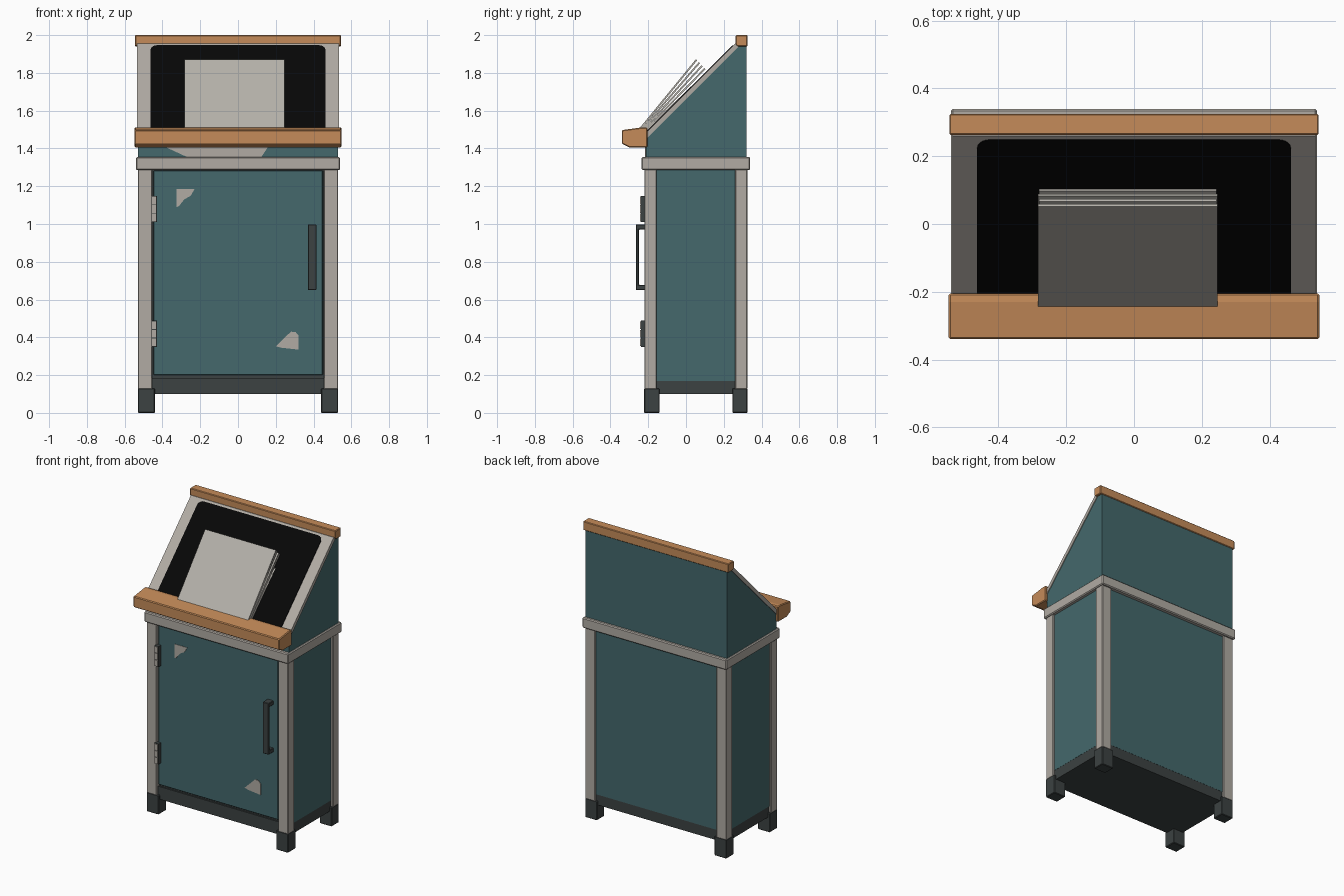
import bpy, bmesh, math
from mathutils import Vector

if "Cube" in bpy.data.objects:
    bpy.data.objects.remove(bpy.data.objects["Cube"])


def material(name, rgb):
    m = bpy.data.materials.new(name)
    m.diffuse_color = (*rgb, 1)
    m.use_nodes = True
    m.node_tree.nodes["Principled BSDF"].inputs["Base Color"].default_value = m.diffuse_color
    return m


TEAL = material("teal_paint", (0.058, 0.14, 0.15))
GREY = material("light_grey_metal", (0.44, 0.41, 0.37))
DARK = material("dark_iron", (0.045, 0.054, 0.054))
WOOD = material("warm_wood", (0.56, 0.26, 0.10))
PAPER = material("paper", (0.46, 0.44, 0.40))
BLACK = material("black_board", (0.002, 0.002, 0.002))

X, Y, Z = Vector((1, 0, 0)), Vector((0, 1, 0)), Vector((0, 0, 1))


def prism(name, pts, mat, u, v, start, depth, bevel=0.0):
    """Outline pts in the u/v plane, extruded from start by depth."""
    bm = bmesh.new()
    face = bm.faces.new([bm.verts.new(start + u * a + v * b) for a, b in pts])
    ext = bmesh.ops.extrude_face_region(bm, geom=[face])
    bmesh.ops.translate(bm, vec=depth, verts=[g for g in ext["geom"] if isinstance(g, bmesh.types.BMVert)])
    bmesh.ops.recalc_face_normals(bm, faces=bm.faces)
    me = bpy.data.meshes.new(name)
    bm.to_mesh(me)
    bm.free()
    me.materials.append(mat)
    ob = bpy.data.objects.new(name, me)
    bpy.context.collection.objects.link(ob)
    if bevel:
        mod = ob.modifiers.new("edge", "BEVEL")
        mod.width = bevel
        mod.segments = 1
    return ob


def box(name, x, y, z, mat, bevel=0.0):
    pts = [(x[0], y[0]), (x[1], y[0]), (x[1], y[1]), (x[0], y[1])]
    return prism(name, pts, mat, X, Y, Z * z[0], Z * (z[1] - z[0]), bevel)


def side_profile(name, pts, x, mat, bevel=0.0):
    return prism(name, pts, mat, Y, Z, X * x[0], X * (x[1] - x[0]), bevel)


def front_plate(name, pts, y, mat):
    return prism(name, pts, mat, X, Z, Y * y, Y * 0.006)


# Base, feet and corner posts
box("base_plinth", (-0.515, 0.515), (-0.208, 0.312), (0.10, 0.185), DARK)
for sx, side in ((-1, "left"), (1, "right")):
    for y, end in (((-0.222, -0.14), "front"), ((0.245, 0.325), "back")):
        xs = sorted((sx * 0.44, sx * 0.53))
        box(f"foot_{end}_{side}", xs, y, (0, 0.13), DARK, 0.004)
    xs = sorted((sx * 0.455, sx * 0.53))
    box(f"post_front_{side}", xs, (-0.22, -0.155), (0.125, 1.29), GREY, 0.004)
    box(f"post_back_{side}", xs, (0.26, 0.325), (0.125, 1.29), GREY, 0.004)

# Cabinet body, dark door gap and door
box("cabinet_body", (-0.516, 0.516), (-0.185, 0.313), (0.17, 1.29), TEAL)
box("door_gap", (-0.456, 0.456), (-0.198, -0.184), (0.18, 1.29), DARK)
box("door", (-0.447, 0.449), (-0.213, -0.19), (0.20, 1.283), TEAL, 0.003)

# Worn paint patches
front_plate("worn_patch_upper", [(-0.325, 1.185), (-0.23, 1.185), (-0.25, 1.15),
            (-0.285, 1.13), (-0.312, 1.095), (-0.325, 1.09)], -0.216, GREY)
front_plate("worn_patch_lower", [(0.20, 0.352), (0.28, 0.43), (0.305, 0.428), (0.32, 0.41),
            (0.32, 0.335), (0.23, 0.345)], -0.216, GREY)
front_plate("worn_patch_desk", [(-0.39, 1.41), (0.16, 1.41), (0.12, 1.35), (-0.26, 1.35)], -0.216, GREY)

# Hinges: dark leaf with a light knuckle plate
for z, label in ((0.35, "lower"), (1.01, "upper")):
    box(f"hinge_{label}", (-0.459, -0.428), (-0.238, -0.20), (z, z + 0.138), DARK)
    for k in range(3):
        z0 = z + 0.004 + k * 0.045
        box(f"hinge_knuckle_{label}_{k}", (-0.456, -0.433), (-0.243, -0.237), (z0, z0 + 0.041), GREY)

# Door handle
side_profile("door_handle", [(-0.205, 0.65), (-0.265, 0.65), (-0.265, 0.998), (-0.205, 0.998), (-0.205, 0.97),
             (-0.25, 0.97), (-0.25, 0.678), (-0.205, 0.678)], (0.37, 0.415), DARK, 0.003)

# Rim between cabinet and desk
box("cabinet_rim", (-0.54, 0.54), (-0.235, 0.34), (1.285, 1.355), GREY, 0.006)

# Sloping desk housing and its light board
side_profile("desk_housing", [(-0.212, 1.35), (0.32, 1.35), (0.32, 1.955), (0.292, 1.955), (-0.212, 1.452)],
             (-0.53, 0.53), TEAL)
side_profile("desk_board", [(-0.215, 1.48), (-0.215, 1.445), (0.295, 1.955), (0.26, 1.955)],
             (-0.535, 0.535), GREY)

# Black writing surface with rounded upper corners, laid along the slope
slope = Vector((0, 1, 1)).normalized()
normal = Vector((0, -1, 1)).normalized()
top, w, r = 0.642, 0.463, 0.035
outline = [(-w, 0), (w, 0)]
outline += [(w - r + r * math.cos(a), top - r + r * math.sin(a)) for a in
            (math.radians(d) for d in range(0, 91, 18))]
outline += [(-x, s) for x, s in reversed(outline[2:])]
prism("writing_surface", outline, BLACK, X, slope, Vector((0, -0.205, 1.49)) - normal * 0.002, normal * 0.006)

# Wooden front ledge and top rail
side_profile("front_ledge", [(-0.34, 1.425), (-0.30, 1.405), (-0.205, 1.405), (-0.205, 1.51), (-0.23, 1.512),
             (-0.34, 1.497)], (-0.547, 0.547), WOOD, 0.005)
side_profile("top_rail", [(0.263, 1.95), (0.275, 1.94), (0.325, 1.94), (0.325, 2.0), (0.263, 2.0)],
             (-0.545, 0.545), WOOD, 0.004)

# Fanned stack of papers leaning on the ledge
for i in range(5):
    t = i / 4
    b = Vector((-0.248 + 0.042 * t, 1.505))
    e = Vector((0.052 + 0.06 * t, 1.872 - 0.062 * t))
    d = (e - b).normalized()
    n = Vector((d.y, -d.x)) * 0.009
    side_profile(f"paper_sheet_{i}", [tuple(b), tuple(e), tuple(e + n), tuple(b + n)],
                 (-0.283 + 0.003 * (i % 2), 0.247 - 0.004 * (i % 2)), PAPER)
